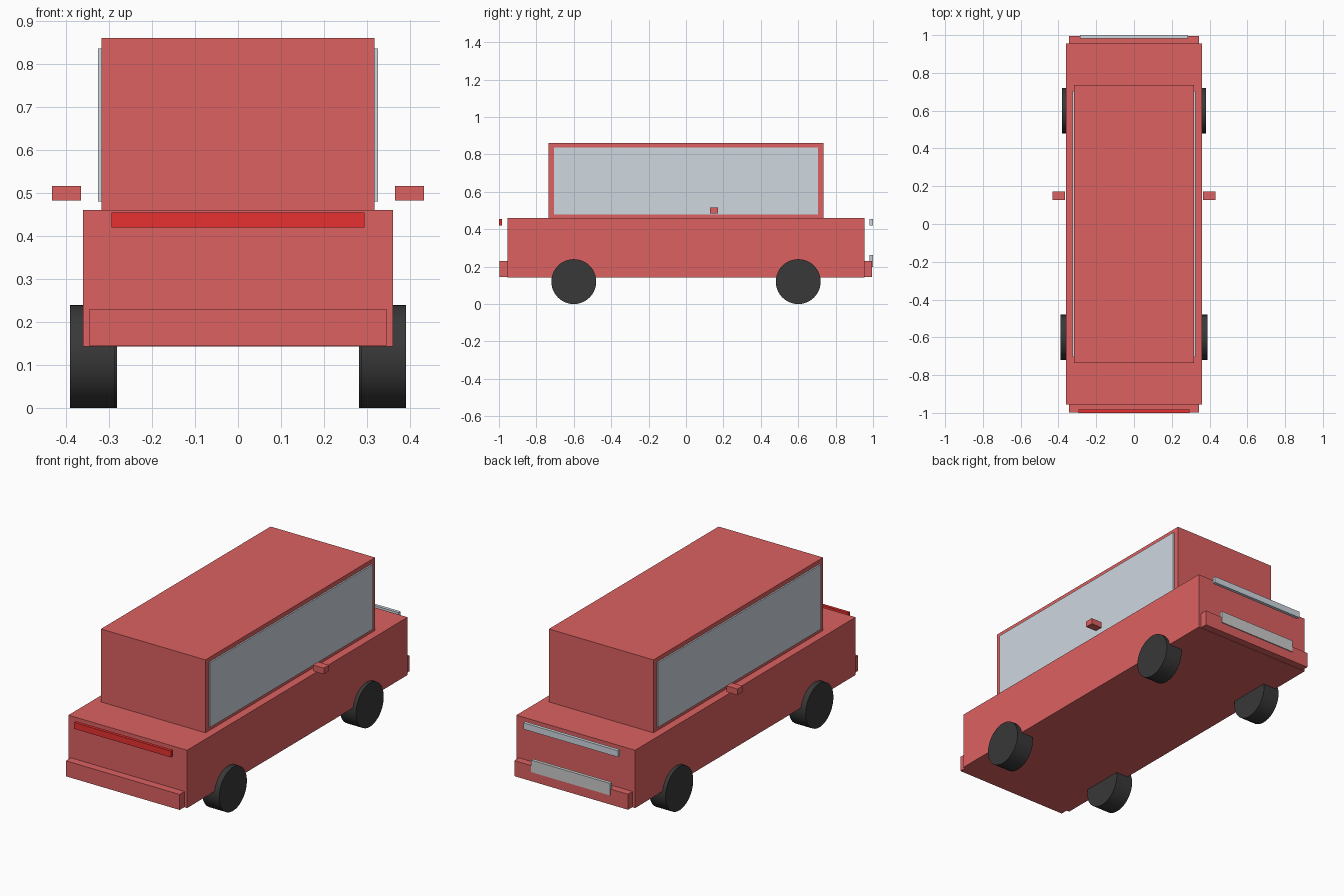
import bpy
from math import pi

if "Cube" in bpy.data.objects:
    bpy.data.objects.remove(bpy.data.objects["Cube"])


def material(name, rgb):
    m = bpy.data.materials.new(name)
    m.diffuse_color = (*rgb, 1)
    m.use_nodes = True
    m.node_tree.nodes["Principled BSDF"].inputs["Base Color"].default_value = m.diffuse_color
    return m


PAINT = material("red_paint", (0.72, 0.12, 0.12))
TAIL = material("tail_red", (0.8, 0.03, 0.03))
RUBBER = material("rubber", (0.04, 0.04, 0.04))
GLASS = material("glass", (0.62, 0.68, 0.74))


def box(name, x, y, z, mat=None):
    """Box from (min, max) ranges on each axis."""
    spans = (x, y, z)
    bpy.ops.mesh.primitive_cube_add(size=1, location=[(a + b) / 2 for a, b in spans])
    ob = bpy.context.object
    ob.name = name
    ob.scale = [b - a for a, b in spans]
    bpy.ops.object.transform_apply(location=False, rotation=False, scale=True)
    if mat:
        ob.data.materials.append(mat)
    return ob


def wheel(name, x0, x1, y):
    bpy.ops.mesh.primitive_cylinder_add(vertices=40, radius=0.12, depth=abs(x1 - x0),
                                        location=((x0 + x1) / 2, y, 0.12),
                                        rotation=(0, pi / 2, 0))
    ob = bpy.context.object
    ob.name = name
    ob.data.materials.append(RUBBER)
    bpy.ops.object.shade_smooth_by_angle()


# Body and cabin
box("body", (-0.36, 0.36), (-0.955, 0.955), (0.143, 0.46), PAINT)
box("cabin", (-0.317, 0.317), (-0.735, 0.735), (0.46, 0.86), PAINT)

# Bumpers
box("front_bumper", (-0.345, 0.345), (-0.998, -0.94), (0.145, 0.23), PAINT)
box("rear_bumper", (-0.345, 0.345), (0.94, 0.995), (0.145, 0.23), PAINT)

# Light bars and plate
box("red_light_bar", (-0.294, 0.294), (-1.0, -0.983), (0.42, 0.455), TAIL)
box("clear_light_bar", (-0.287, 0.287), (0.982, 1.0), (0.42, 0.455), GLASS)
box("plate", (-0.24, 0.24), (0.982, 1.0), (0.197, 0.263))

# Side windows, mirrors and wheels
for side, s in (("right", 1), ("left", -1)):
    box(side + "_window", sorted((s * 0.30, s * 0.325)), (-0.705, 0.705), (0.48, 0.836), GLASS)
    box(side + "_mirror", sorted((s * 0.365, s * 0.432)), (0.127, 0.172), (0.483, 0.516), PAINT)
    wheel(side + "_front_wheel", s * 0.286, s * 0.39, -0.6)
    wheel(side + "_rear_wheel", s * 0.281, s * 0.38, 0.6)
